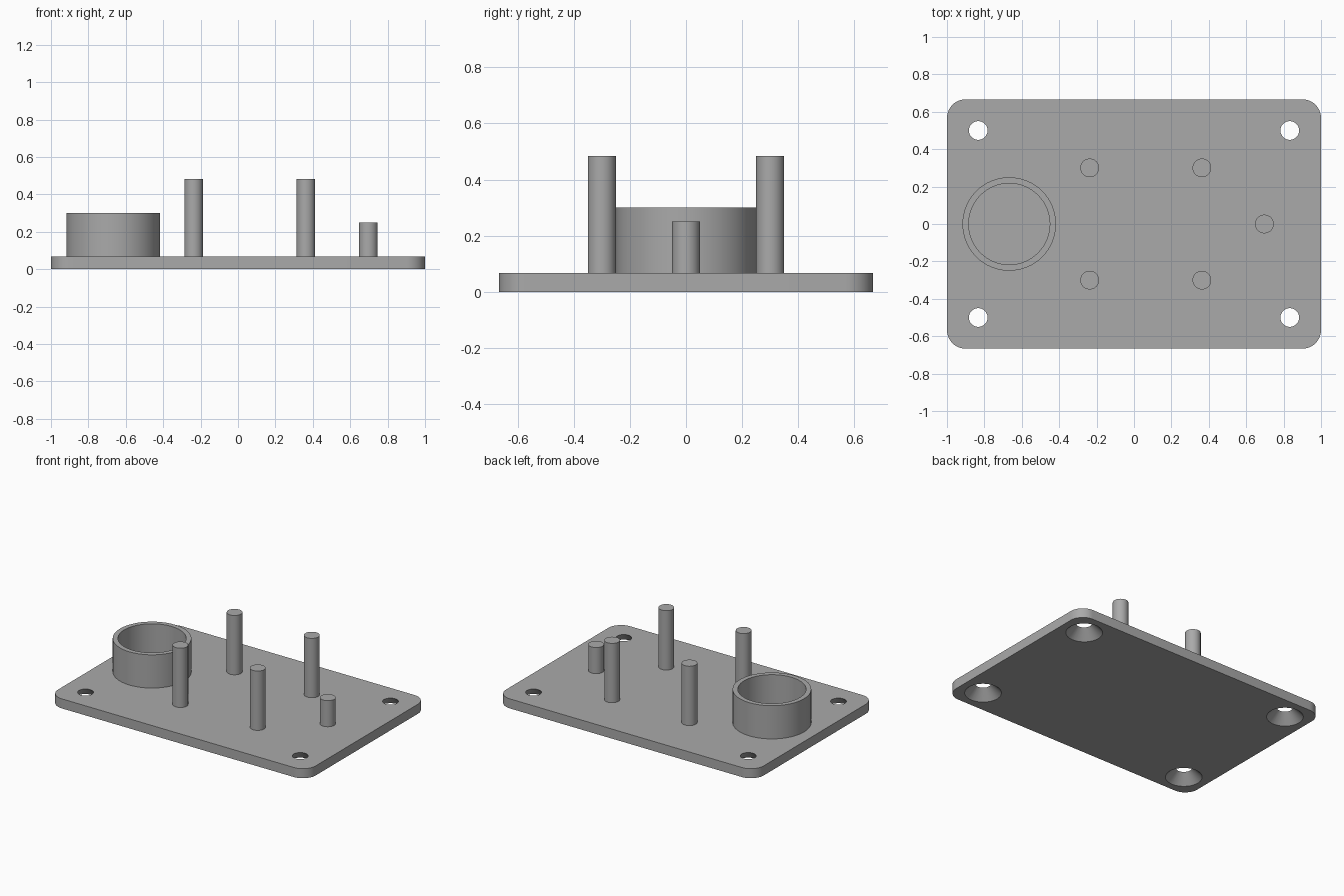
import bpy, bmesh, math

cube = bpy.data.objects.get("Cube")
if cube:
    bpy.data.objects.remove(cube, do_unlink=True)

THICK = 0.067

grey = bpy.data.materials.new("plain grey")
grey.use_nodes = True
colour = (0.4, 0.4, 0.4, 1)
grey.diffuse_color = colour
grey.node_tree.nodes["Principled BSDF"].inputs["Base Color"].default_value = colour


def finish(name, bm, location=(0, 0, 0)):
    bmesh.ops.recalc_face_normals(bm, faces=bm.faces)
    mesh = bpy.data.meshes.new(name)
    bm.to_mesh(mesh)
    bm.free()
    mesh.materials.append(grey)
    ob = bpy.data.objects.new(name, mesh)
    ob.location = location
    bpy.context.collection.objects.link(ob)
    return ob


def smooth(ob):
    bpy.ops.object.select_all(action='DESELECT')
    ob.select_set(True)
    bpy.context.view_layer.objects.active = ob
    bpy.ops.object.shade_smooth_by_angle(angle=math.radians(30))


def lathe(name, profile, location, steps=64):
    """Revolve a closed (radius, z) profile around the vertical axis."""
    bm = bmesh.new()
    verts = [bm.verts.new((r, 0, z)) for r, z in profile]
    edges = [bm.edges.new((a, b)) for a, b in zip(verts, verts[1:] + verts[:1])]
    bmesh.ops.spin(bm, geom=verts + edges, cent=(0, 0, 0), axis=(0, 0, 1),
                   angle=math.tau, steps=steps)
    bmesh.ops.remove_doubles(bm, verts=bm.verts, dist=1e-5)
    return finish(name, bm, location)


def cylinder(name, radius, bottom, top, x, y):
    bm = bmesh.new()
    bmesh.ops.create_cone(bm, cap_ends=True, segments=48, radius1=radius,
                          radius2=radius, depth=top - bottom)
    ob = finish(name, bm, (x, y, (top + bottom) / 2))
    smooth(ob)


# Base plate with rounded corners
bm = bmesh.new()
bmesh.ops.create_cube(bm, size=1)
bmesh.ops.scale(bm, vec=(2, 1.333, THICK), verts=bm.verts)
uprights = [e for e in bm.edges if abs(e.verts[0].co.z - e.verts[1].co.z) > 0.01]
bmesh.ops.bevel(bm, geom=uprights, offset=0.1, segments=12, profile=0.5,
                affect='EDGES')
plate = finish("base_plate", bm, (0, 0, THICK / 2))

# Screw holes, countersunk from below
bm = bmesh.new()
over = 0.01
slope = (0.117 - 0.05) / THICK
for x in (-0.833, 0.833):
    for y in (-0.5, 0.5):
        cone = bmesh.ops.create_cone(
            bm, cap_ends=True, segments=48, radius1=0.117 + over * slope,
            radius2=0.05 - over * slope, depth=THICK + 2 * over)
        bmesh.ops.translate(bm, vec=(x, y, THICK / 2), verts=cone["verts"])
cutter = finish("screw_hole_cutter", bm)
cut = plate.modifiers.new("screw_holes", 'BOOLEAN')
cut.operation = 'DIFFERENCE'
cut.solver = 'EXACT'
cut.object = cutter
bpy.context.view_layer.objects.active = plate
bpy.ops.object.modifier_apply(modifier=cut.name)
bpy.data.objects.remove(cutter, do_unlink=True)
smooth(plate)

# Open round cup wall standing on the plate
ring = lathe("cup_wall", [(0.217, THICK), (0.25, THICK), (0.25, 0.3), (0.217, 0.3)],
             (-0.667, 0, 0))
smooth(ring)

# Four tall posts and one short pin
for x, end in ((-0.237, "right"), (0.363, "left")):
    for y, side in ((-0.3, "front"), (0.3, "back")):
        cylinder(f"tall_post_{side}_{end}", 0.05, THICK, 0.483, x, y)
cylinder("short_pin", 0.05, THICK, 0.25, 0.697, 0)
